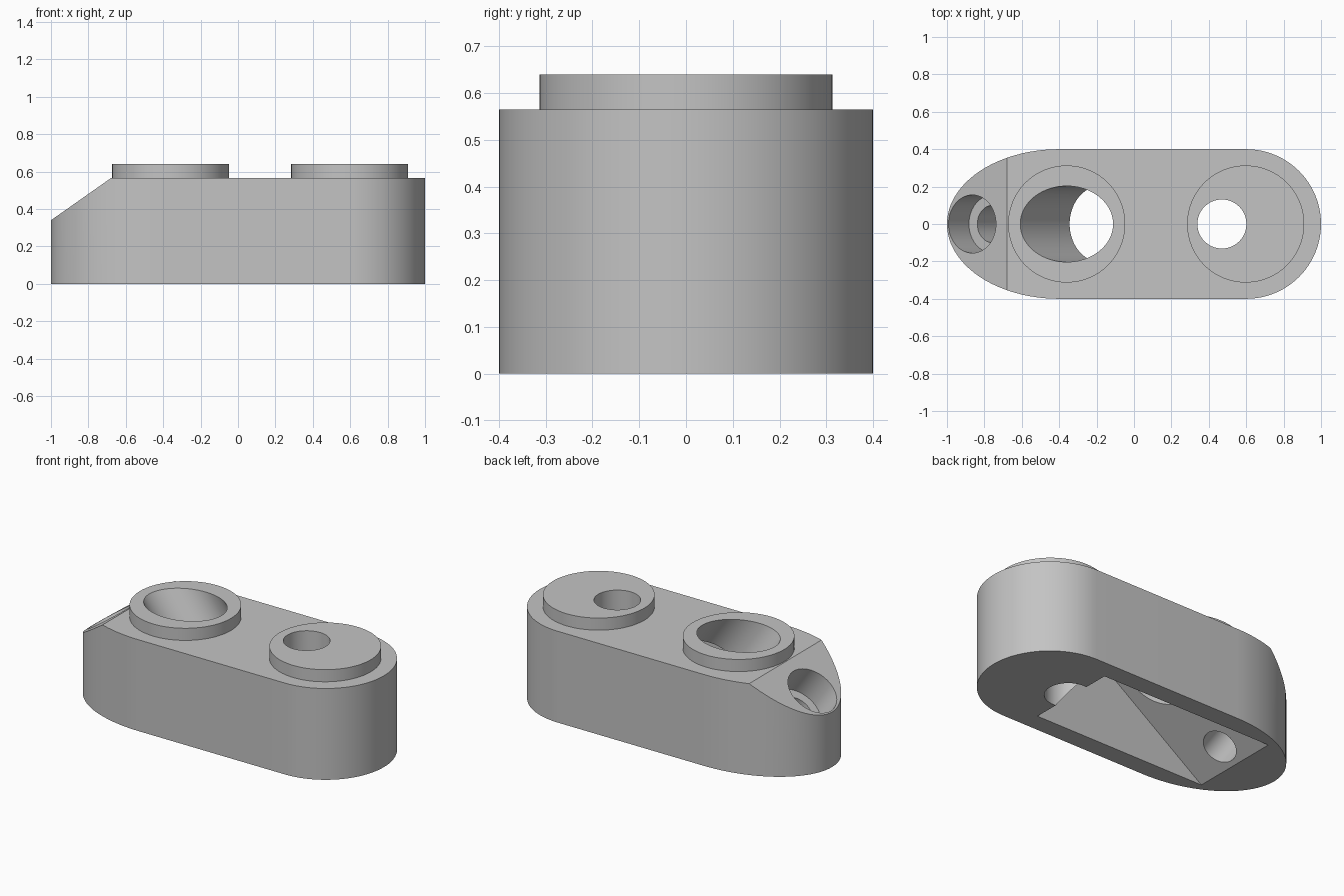
import bpy, bmesh, math
from mathutils import Vector, Matrix

if "Cube" in bpy.data.objects:
    bpy.data.objects.remove(bpy.data.objects["Cube"])

TILT = math.atan2(0.225, 0.32)                               # slope of the nose
DOWN = Vector((math.sin(TILT), 0, -math.cos(TILT)))          # axis of the tilted holes

grey = bpy.data.materials.new("plain_grey")
grey.diffuse_color = (0.55, 0.55, 0.55, 1)
grey.use_nodes = True
grey.node_tree.nodes["Principled BSDF"].inputs["Base Color"].default_value = grey.diffuse_color


def finish(bm, name):
    bmesh.ops.recalc_face_normals(bm, faces=bm.faces)
    mesh = bpy.data.meshes.new(name)
    bm.to_mesh(mesh)
    bm.free()
    mesh.materials.append(grey)
    ob = bpy.data.objects.new(name, mesh)
    bpy.context.collection.objects.link(ob)
    return ob


def prism(name, outline, offset):
    bm = bmesh.new()
    face = bm.faces.new([bm.verts.new(p) for p in outline])
    ext = bmesh.ops.extrude_face_region(bm, geom=[face])
    verts = [v for v in ext["geom"] if isinstance(v, bmesh.types.BMVert)]
    bmesh.ops.translate(bm, verts=verts, vec=offset)
    return finish(bm, name)


def cylinder(name, start, end, radius):
    start, end = Vector(start), Vector(end)
    axis = end - start
    turn = axis.to_track_quat('Z', 'Y').to_matrix().to_4x4()
    bm = bmesh.new()
    bmesh.ops.create_cone(bm, cap_ends=True, segments=96, radius1=radius, radius2=radius,
                          depth=axis.length,
                          matrix=Matrix.Translation((start + end) / 2) @ turn)
    return finish(bm, name)


def combine(target, tool, operation):
    mod = target.modifiers.new(operation.lower(), 'BOOLEAN')
    mod.operation = operation
    mod.solver = 'EXACT'
    mod.object = tool
    bpy.context.view_layer.objects.active = target
    bpy.ops.object.modifier_apply(modifier=mod.name)
    bpy.data.objects.remove(tool)


# Body: round at one end, elliptical at the nose
N = 48
outline = []
for i in range(N + 1):
    a = -math.pi / 2 + math.pi * i / N
    outline.append((0.6 + 0.4 * math.cos(a), 0.4 * math.sin(a), 0))
for i in range(N + 1):
    a = math.pi / 2 + math.pi * i / N
    outline.append((-0.4 + 0.6 * math.cos(a), 0.4 * math.sin(a), 0))
body = prism("block_body", outline, (0, 0, 0.565))

# Sloped nose
nose = [(-1.32, -0.6, 0.115), (-0.36, -0.6, 0.79), (-0.36, -0.6, 1.2), (-1.32, -0.6, 1.2)]
combine(body, prism("nose_cutter", nose, (0, 1.2, 0)), 'DIFFERENCE')

# Raised round pads
for x in (-0.36, 0.597):
    combine(body, cylinder("pad", (x, 0, 0.5), (x, 0, 0.64), 0.313), 'UNION')

# Tilted right-angled pocket in the underside
x0, x1 = -0.72, 0.45
span = (x1 - x0) * math.cos(TILT)
corner = (x0 + span * math.cos(TILT), span * math.sin(TILT))
slope = Vector((math.cos(TILT), 0, math.sin(TILT)))
drop = DOWN * 0.8
c = Vector((corner[0], -0.285, corner[1]))
low = c - slope * (span + 0.2)
pocket = [c, low, low + drop, c + drop]
combine(body, prism("pocket_cutter", pocket, (0, 0.57, 0)), 'DIFFERENCE')

# Upright hole in the rear pad
combine(body, cylinder("hole_cutter", (0.47, 0, -0.2), (0.47, 0, 0.9), 0.131), 'DIFFERENCE')

# Wide tilted hole through the front pad, ending inside the pocket
top = Vector((-0.36, 0, 0.64))
combine(body, cylinder("wide_cutter", top - DOWN * 0.3, top + DOWN * 0.45, 0.203), 'DIFFERENCE')

# Counterbored hole in the sloped nose
seat = Vector((-0.865, 0, 0.435))
combine(body, cylinder("bore_cutter", seat - DOWN * 0.3, seat + DOWN * 0.19, 0.155), 'DIFFERENCE')
combine(body, cylinder("screw_cutter", seat, seat + DOWN * 0.5, 0.1), 'DIFFERENCE')

bpy.ops.object.select_all(action='DESELECT')
body.select_set(True)
bpy.context.view_layer.objects.active = body
bpy.ops.object.shade_smooth_by_angle(angle=math.radians(25))
